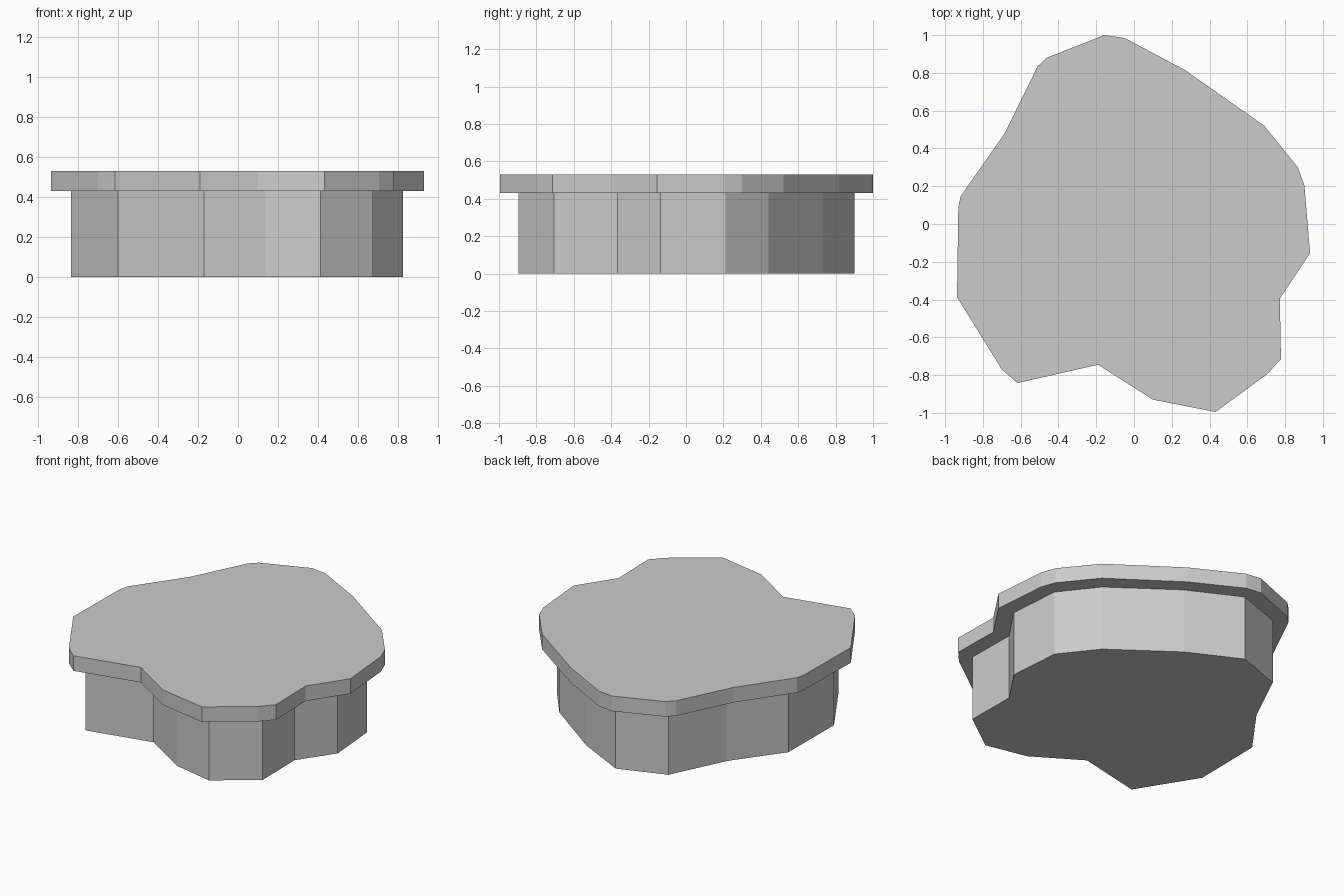
import bpy, bmesh

if "Cube" in bpy.data.objects:
    bpy.data.objects.remove(bpy.data.objects["Cube"])


def prism(name, outline, z0, z1):
    """Extrude a flat outline straight up from z0 to z1."""
    bm = bmesh.new()
    base = bm.faces.new([bm.verts.new((x, y, z0)) for x, y in outline])
    top = bmesh.ops.extrude_face_region(bm, geom=[base], use_keep_orig=True)
    for v in top["geom"]:
        if isinstance(v, bmesh.types.BMVert):
            v.co.z = z1
    bmesh.ops.recalc_face_normals(bm, faces=bm.faces[:])
    mesh = bpy.data.meshes.new(name)
    bm.to_mesh(mesh)
    bm.free()
    obj = bpy.data.objects.new(name, mesh)
    bpy.context.collection.objects.link(obj)
    return obj


# Irregular plateau body
body = [(-.115, .90), (.22, .73), (.62, .44), (.80, .21), (.827, -.137),
        (.67, -.367), (.675, -.705), (.413, -.895), (.137, -.835),
        (-.171, -.642), (-.6, -.738), (-.835, -.357), (-.83, .115),
        (-.599, .43), (-.425, .79)]

# Overhanging cap: body outline widened by 0.1, sharp corners clipped
cap = [(-.157, 1.0), (-.05, .985), (.27, .815), (.69, .52), (.867, .30),
       (.902, .205), (.932, -.155), (.772, -.395), (.778, -.715),
       (.705, -.795), (.432, -.995), (.10, -.93), (-.19, -.745),
       (-.617, -.842), (-.70, -.77), (-.937, -.387), (-.93, .09),
       (-.918, .147), (-.685, .48), (-.51, .835), (-.463, .88)]

prism("rock_body", body, 0.0, 0.43)
prism("top_cap", cap, 0.43, 0.53)
